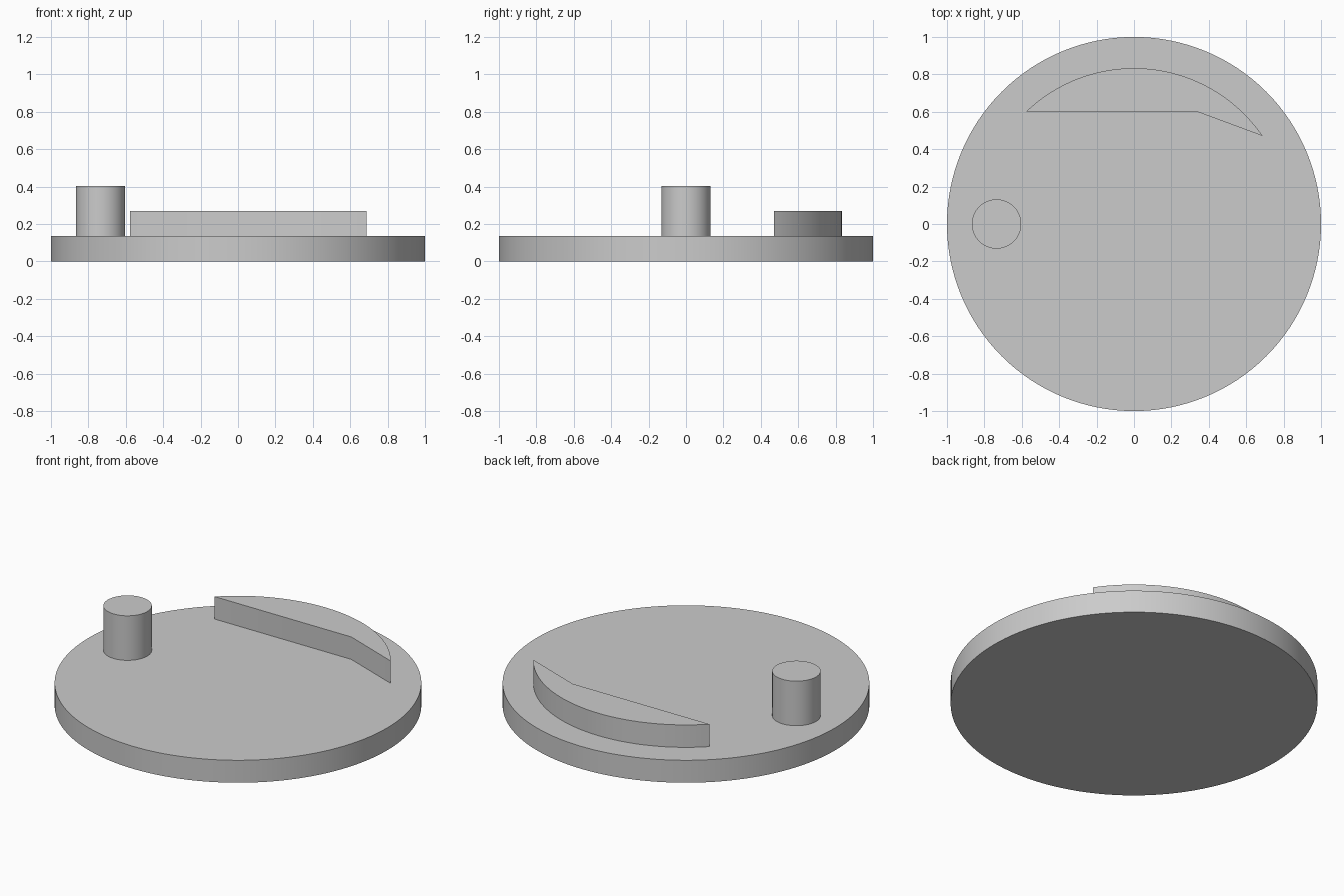
import bpy
import bmesh
from math import atan2, cos, sin, radians

cube = bpy.data.objects.get("Cube")
if cube:
    bpy.data.objects.remove(cube, do_unlink=True)

# Single grey material
grey = bpy.data.materials.new("light grey")
grey.use_nodes = True
colour = (0.6, 0.6, 0.6, 1)
grey.diffuse_color = colour
grey.node_tree.nodes["Principled BSDF"].inputs["Base Color"].default_value = colour


def arc(radius, start, end, steps, cx=0.0):
    """Points along a circular arc, both ends included."""
    angles = [start + (end - start) * i / steps for i in range(steps + 1)]
    return [(cx + radius * cos(a), radius * sin(a)) for a in angles]


def circle(radius, sides, cx=0.0):
    return arc(radius, 0, radians(360), sides, cx)[:-1]


def extrude_profile(name, outline, bottom, top):
    """Raise a flat counter-clockwise outline into a solid."""
    bm = bmesh.new()
    base = bm.faces.new([bm.verts.new((x, y, bottom)) for x, y in outline])
    raised = bmesh.ops.extrude_face_region(bm, geom=[base], use_keep_orig=True)
    verts = [v for v in raised["geom"] if isinstance(v, bmesh.types.BMVert)]
    bmesh.ops.translate(bm, verts=verts, vec=(0, 0, top - bottom))
    bmesh.ops.recalc_face_normals(bm, faces=bm.faces)
    mesh = bpy.data.meshes.new(name)
    bm.to_mesh(mesh)
    bm.free()
    mesh.materials.append(grey)
    obj = bpy.data.objects.new(name, mesh)
    bpy.context.collection.objects.link(obj)
    bpy.ops.object.select_all(action="DESELECT")
    obj.select_set(True)
    bpy.context.view_layer.objects.active = obj
    bpy.ops.object.shade_smooth_by_angle(angle=radians(30))
    return obj


deck = 0.135

# Round base plate
extrude_profile("base_disc", circle(1.0, 128), 0, deck)

# Upright crank pin
extrude_profile("crank_pin", circle(0.132, 64, cx=-0.735), deck, 0.403)

# Curved cam: outer arc closed by a straight inner edge with one bend
cam_start = atan2(0.47, 0.686)
cam_end = atan2(0.602, -0.578)
cam_outline = arc(0.833, cam_start, cam_end, 48) + [(0.333, 0.602)]
extrude_profile("cam_ridge", cam_outline, deck, 0.27)
